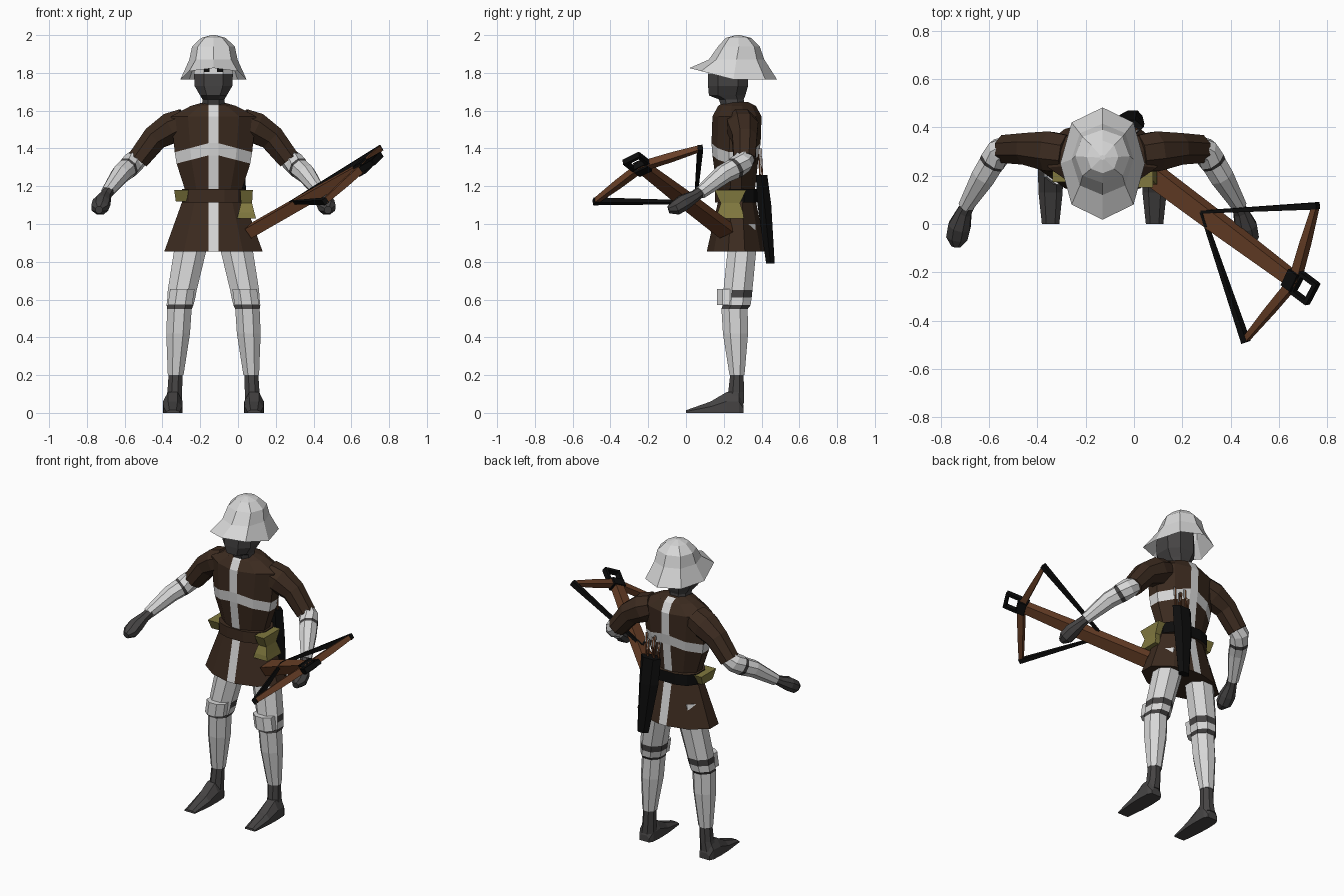
import bpy, bmesh, math
from mathutils import Vector

if "Cube" in bpy.data.objects:
    bpy.data.objects.remove(bpy.data.objects["Cube"])

CX = -0.13  # body centre line


def material(name, rgb):
    m = bpy.data.materials.new(name)
    m.diffuse_color = (*rgb, 1)
    m.use_nodes = True
    m.node_tree.nodes["Principled BSDF"].inputs["Base Color"].default_value = m.diffuse_color
    return m


CLOTH = material("dark brown cloth", (0.045, 0.024, 0.014))
STEEL = material("pale steel", (0.68, 0.68, 0.68))
GREY = material("dark grey mail", (0.06, 0.057, 0.057))
BLACK = material("black leather", (0.004, 0.004, 0.004))
OLIVE = material("olive pouch", (0.22, 0.19, 0.05))
WOOD = material("bow wood", (0.14, 0.05, 0.02))
MATS = [CLOTH, STEEL, GREY, BLACK, OLIVE, WOOD]


def loft(name, rings, paint, caps=(True, True)):
    """Skin rings of points; paint is a material or rule(segment, column)."""
    bm = bmesh.new()
    vs = [[bm.verts.new(p) for p in r] for r in rings]
    n = len(rings[0])
    rule = paint if callable(paint) else (lambda s, c: paint)
    for s in range(len(rings) - 1):
        for c in range(n):
            d = (c + 1) % n
            f = bm.faces.new((vs[s][c], vs[s][d], vs[s + 1][d], vs[s + 1][c]))
            f.material_index = MATS.index(rule(s, c))
    for on, s, ring in ((caps[0], 0, 0), (caps[1], len(rings) - 2, -1)):
        if on:
            bm.faces.new(vs[ring]).material_index = MATS.index(rule(s, 0))
    bmesh.ops.recalc_face_normals(bm, faces=bm.faces)
    me = bpy.data.meshes.new(name)
    bm.to_mesh(me)
    bm.free()
    for m in MATS:
        me.materials.append(m)
    ob = bpy.data.objects.new(name, me)
    bpy.context.collection.objects.link(ob)
    return ob


def oval(x, y, z, rx, ry, n=8, power=1.0, phase=0.5):
    """Horizontal ring; column 0 starts at the front (-y)."""
    pts = []
    for i in range(n):
        a = 2 * math.pi * (i + phase) / n
        s, c = math.sin(a), math.cos(a)
        pts.append((x + rx * math.copysign(abs(s) ** power, s),
                    y - ry * math.copysign(abs(c) ** power, c), z))
    return pts


def tube(name, path, paint, n=8, up=(0, 0, 1)):
    """Tube along [(point, half width, half height)]."""
    pts = [Vector(p[0]) for p in path]
    rings = []
    for i, (_, w, h) in enumerate(path):
        d = (pts[min(i + 1, len(pts) - 1)] - pts[max(i - 1, 0)]).normalized()
        side = d.cross(Vector(up)).normalized()
        top = side.cross(d)
        k = 1.414 if n == 4 else 1.04
        rings.append([pts[i] + side * w * k * math.cos(2 * math.pi * (j + .5) / n)
                      + top * h * k * math.sin(2 * math.pi * (j + .5) / n) for j in range(n)])
    return loft(name, rings, paint)


# Tunic with cross stripes: z, half width, front y, back y, drop at the sides
rings = []
for z, hx, yf, yb, drop in [(0.855, .26, .11, .425, 0), (1.12, .165, .17, .37, 0),
                            (1.18, .15, .165, .365, 0), (1.37, .195, .14, .385, .05),
                            (1.435, .205, .135, .395, .055), (1.57, .225, .14, .40, 0),
                            (1.625, .12, .17, .37, 0), (1.645, .05, .20, .33, 0)]:
    d = yb - yf
    half = [(.027, yf), (max(.6 * hx, .035), yf + .12 * d), (hx, yf + .36 * d),
            (hx, yb - .36 * d), (max(.6 * hx, .035), yb - .1 * d), (.027, yb)]
    loop = half + [(-x, y) for x, y in reversed(half)]
    rings.append([(CX + x, y, z - drop * abs(x) / hx) for x, y in loop])
loft("tunic", rings, lambda s, c: STEEL if (c in (5, 11) and s != 1) or s == 3 else CLOTH)

# Belt, brown at the front and black behind
loft("belt", [oval(CX, .268, z, .17, .118, 12, .8) for z in (1.115, 1.185)],
     lambda s, c: BLACK if 2 <= c <= 8 else CLOTH)

# Belt pouches
loft("large_pouch", [oval(.045, .235, z, rx, ry, 4, .5) for z, rx, ry in
     [(1.03, .06, .085), (1.06, .05, .08), (1.11, .035, .06), (1.18, .04, .10)]], OLIVE)
loft("small_pouch", [oval(-.30, .25, z, rx, ry, 4, .5) for z, rx, ry in
     [(1.12, .035, .06), (1.18, .045, .09)]], OLIVE)

# Head, masked below the eye slit
loft("head", [oval(CX, (f + b) / 2, z, hx, (b - f) / 2, 8, .8) for z, hx, f, b in
     [(1.60, .06, .19, .31), (1.66, .062, .17, .31), (1.68, .075, .115, .32), (1.73, .106, .11, .335),
      (1.795, .11, .11, .335), (1.84, .105, .115, .335), (1.90, .09, .17, .33)]],
     lambda s, c: STEEL if s == 4 and c in (0, 6, 7) else GREY)
for side in (-1, 1):
    loft("eye", [oval(CX + side * .035, .114, z, .018, .004, 4, .5) for z in (1.806, 1.826)], BLACK)

# Kettle helmet: dome with a brim raised at the front
brim = [(x, y, 1.765 + .06 * max(0, (.25 - y) / .23)) for x, y, z in oval(CX, .25, 0, .175, .232, 8, .9, 0)]
dome = [oval(CX, (f + b) / 2, z, hx, (b - f) / 2, 8, .9, 0) for z, hx, f, b in
        [(1.87, .128, .12, .415), (1.94, .113, .17, .39), (1.985, .065, .21, .345), (2.0, .012, .265, .285)]]
loft("helmet", [brim] + dome, STEEL, (False, True))

for side in (-1, 1):
    def at(dx, y, z):
        return (CX + side * dx, y, z)

    # Arms
    tube("sleeve", [(at(.15, .29, 1.54), .08, .075), (at(.22, .30, 1.51), .085, .085),
                    (at(.31, .31, 1.455), .068, .07), (at(.40, .31, 1.34), .06, .06)], CLOTH)
    tube("forearm", [(at(.385, .315, 1.36), .05, .05), (at(.425, .30, 1.325), .056, .056),
                     (at(.45, .265, 1.30), .056, .056), (at(.46, .25, 1.29), .053, .053),
                     (at(.49, .20, 1.265), .052, .05), (at(.565, .075, 1.165), .032, .034)],
         lambda s, c: GREY if s == 2 else STEEL)
    tube("hand", [(at(.55, .09, 1.18), .028, .028), (at(.572, .05, 1.15), .032, .03),
                  (at(.592, -.01, 1.115), .048, .042), (at(.602, -.055, 1.085), .046, .04),
                  (at(.606, -.092, 1.075), .02, .02)], GREY)

    # Legs with knee straps
    leg = [oval(CX + side * dx, y, z, rx, ry) for z, dx, y, rx, ry in
           [(1.0, .10, .29, .09, .085), (.85, .125, .295, .092, .082), (.65, .165, .275, .083, .083),
            (.61, .17, .272, .08, .082), (.57, .177, .268, .077, .08), (.55, .18, .257, .07, .075),
            (.42, .187, .262, .068, .072), (.20, .20, .27, .045, .043)]]
    loft("leg", leg, lambda s, c: GREY if s == 4 or (s == 2 and 1 <= c <= 5) else STEEL)
    loft("knee_cap", [oval(CX + side * dx, .215, z, .07, .055, 8) for z, dx in ((.57, .177), (.655, .165))], STEEL)

    # Pointed shoes
    loft("ankle", [oval(CX + side * dx, y, z, rx, ry) for z, dx, y, rx, ry in
                   [(.21, .20, .27, .04, .038), (.11, .205, .265, .042, .045), (.05, .213, .26, .05, .05)]], GREY)
    loft("shoe", [[at(.215 + x * w, y, z) for x, z in
                   ((-1, 0), (1, 0), (1, h * .55), (.5, h), (-.5, h), (-1, h * .55))]
                  for y, h, w in [(.305, .04, .035), (.28, .11, .048), (.215, .11, .052),
                                  (.13, .06, .05), (.0, .014, .036)]], GREY)

# Quiver with arrows
loft("quiver", [oval(x, y, z, rx, ry, 6) for z, x, y, rx, ry in
     [(1.26, -.03, .40, .07, .035), (1.10, -.025, .415, .068, .042), (.79, -.005, .447, .04, .026)]], BLACK)
for i in range(5):
    x, y, z = -.075 + .022 * i, .395 + .012 * (i % 2), 1.36 + .02 * ((i * 2) % 3)
    tube("arrow_shaft", [((x, y, 1.2), .004, .004), ((x - .005, y - .01, z), .004, .004)], WOOD, 4, (0, 1, 0))
    tube("arrow_feather", [((x, y - .006, z - .06), .009, .002), ((x - .005, y - .01, z), .009, .002)],
         STEEL, 4, (0, 1, 0))

# Crossbow
tip_a, tip_b = Vector((.46, -.48, 1.12)), Vector((.752, .075, 1.40))
butt, nose, nock = Vector((.07, .21, .965)), Vector((.665, -.235, 1.305)), Vector((.28, .05, 1.115))
u = (nose - butt).normalized()
w = (tip_b - tip_a).normalized()
up = u.cross(w)
tube("crossbow_stock", [(butt, .042, .03), (butt.lerp(nose, .5), .037, .03), (nose, .028, .025)], WOOD, 4, up)
for tip in (tip_a, tip_b):
    tube("bow_limb", [(nose, .02, .02), (nose.lerp(tip, .5), .017, .02), (tip, .011, .014)], WOOD, 4, up)
    tube("bow_string", [(tip + (tip - nock).normalized() * .01, .014, .016), (nock, .006, .008)], BLACK, 4, up)
tube("nose_band", [(nose - u * .035, .04, .032), (nose + u * .015, .04, .032)], BLACK, 4, up)
# Square stirrup ring
a, b = nose + u * .015, nose + u * .095
for p, q in ((a - w * .045, b - w * .045), (a + w * .045, b + w * .045),
             (a - w * .053, a + w * .053), (b - w * .053, b + w * .053)):
    tube("stirrup_bar", [(p, .009, .016), (q, .009, .016)], BLACK, 4, up)
